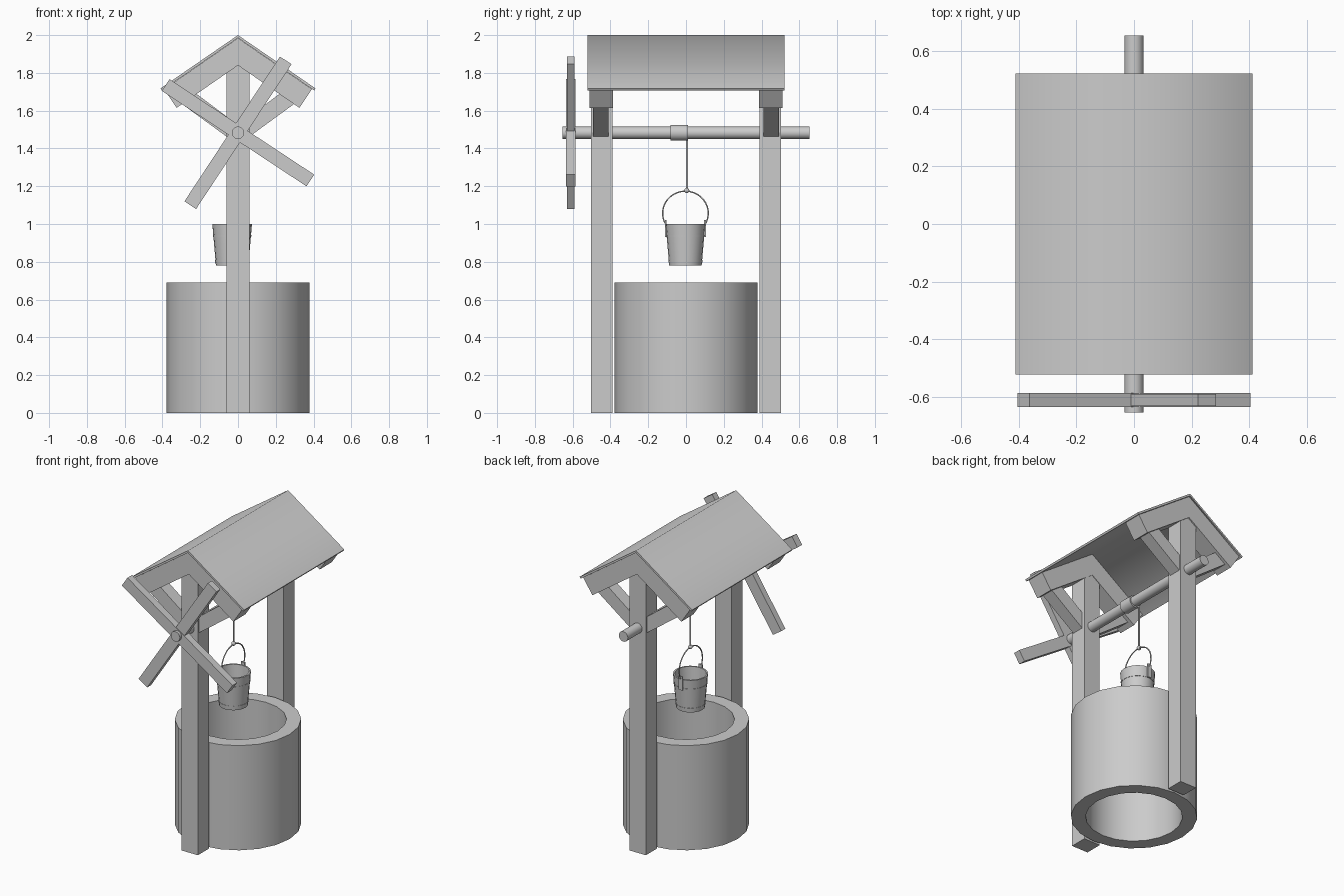
import bpy, bmesh, math
from mathutils import Vector

if "Cube" in bpy.data.objects:
    bpy.data.objects.remove(bpy.data.objects["Cube"])


def make(name, bm, smooth=None):
    bmesh.ops.recalc_face_normals(bm, faces=bm.faces)
    me = bpy.data.meshes.new(name)
    bm.to_mesh(me)
    bm.free()
    ob = bpy.data.objects.new(name, me)
    bpy.context.collection.objects.link(ob)
    if smooth:
        bpy.ops.object.select_all(action='DESELECT')
        ob.select_set(True)
        bpy.context.view_layer.objects.active = ob
        bpy.ops.object.shade_smooth_by_angle(angle=math.radians(smooth))
    return ob


def prism(name, pts, y0, y1, smooth=None):
    """Extrude an x-z outline from y0 to y1."""
    bm = bmesh.new()
    f = bm.faces.new([bm.verts.new((x, y0, z)) for x, z in pts])
    r = bmesh.ops.extrude_face_region(bm, geom=[f])
    vs = [v for v in r['geom'] if isinstance(v, bmesh.types.BMVert)]
    bmesh.ops.translate(bm, verts=vs, vec=(0, y1 - y0, 0))
    return make(name, bm, smooth)


def lathe(name, prof, n, loc=(0, 0, 0), axis_y=False, closed=False):
    """Revolve (radius, height) points around z, or around y."""
    bm = bmesh.new()
    rings = []
    for r, h in prof:
        ring = []
        for i in range(n):
            a = 2 * math.pi * i / n
            p = Vector((r * math.cos(a), r * math.sin(a), h))
            if axis_y:
                p = Vector((p.x, p.z, p.y))
            ring.append(bm.verts.new(p + Vector(loc)))
        rings.append(ring)
    pairs = list(zip(rings, rings[1:])) + ([(rings[-1], rings[0])] if closed else [])
    for a, b in pairs:
        for i in range(n):
            j = (i + 1) % n
            bm.faces.new((a[i], a[j], b[j], b[i]))
    if not closed:
        bm.faces.new(rings[0])
        bm.faces.new(rings[-1])
    return make(name, bm, 40)


def wire(name, pts, radius):
    cu = bpy.data.curves.new(name, 'CURVE')
    cu.dimensions = '3D'
    cu.bevel_depth = radius
    cu.bevel_resolution = 1
    cu.use_fill_caps = True
    sp = cu.splines.new('POLY')
    sp.points.add(len(pts) - 1)
    for p, c in zip(sp.points, pts):
        p.co = (*c, 1)
    ob = bpy.data.objects.new(name, cu)
    bpy.context.collection.objects.link(ob)


# Open well ring
lathe('well_wall', [(0.378, 0), (0.378, 0.69), (0.29, 0.69), (0.29, 0)], 20, closed=True)

# Thin gabled roof sheet, softly shaded over the ridge
prism('roof', [(-0.41, 1.718), (0, 2.0), (0.41, 1.718), (0.403, 1.707),
               (0, 1.985), (-0.403, 1.707)], -0.522, 0.522, 80)

# Posts, gable rafters and braces at both ends
for s, end in ((-1, 'front'), (1, 'back')):
    prism(end + '_post', [(-0.06, 0), (0.06, 0), (0.06, 1.81), (0, 1.85), (-0.06, 1.81)],
          s * 0.39, s * 0.504)
    prism(end + '_rafters', [(-0.391, 1.714), (0, 1.984), (0.391, 1.714), (0.325, 1.615),
                             (0, 1.84), (-0.325, 1.615)], s * 0.387, s * 0.512)
    for m, side in ((-1, 'left'), (1, 'right')):
        prism(f'{end}_{side}_brace', [(m * 0.05, 1.455), (m * 0.31, 1.645),
                                      (m * 0.235, 1.7), (m * 0.05, 1.562)],
              s * 0.41, s * 0.493)

# Axle and rope drum
Z = 1.483
lathe('axle', [(0.033, -0.653), (0.033, 0.653)], 20, (0, 0, Z), True)
lathe('rope_drum', [(0.042, -0.082), (0.042, 0.011)], 20, (0, 0, Z), True)

# Crossed turning bars at the front
for k, d in ((0, 0.024), (1, 0.021)):
    a = math.radians(-33.4 + 90 * k)
    u, v = Vector((math.cos(a), math.sin(a))), Vector((-math.sin(a), math.cos(a)))
    pts = [u * (p * 0.459) + v * (q * 0.037) for p, q in ((-1, -1), (1, -1), (1, 1), (-1, 1))]
    prism(f'turning_bar_{k + 1}', [(p.x, p.y + Z) for p in pts], -0.61 - d, -0.61 + d)

# Rope and knot
BX = -0.035
wire('rope', [(BX, 0.006, Z), (BX, 0.006, 1.17)], 0.006)
bm = bmesh.new()
bmesh.ops.create_uvsphere(bm, u_segments=10, v_segments=6, radius=0.014)
bmesh.ops.translate(bm, verts=bm.verts, vec=(BX, 0.004, 1.177))
make('rope_knot', bm, 60)

# Hollow tapered bucket with hoops
lathe('bucket', [(0.086, 0.78), (0.105, 1.0), (0.095, 1.0), (0.079, 0.795)], 20, (BX + 0.004, -0.003, 0))
for name, z in (('upper_hoop', 0.93), ('lower_hoop', 0.797)):
    r = 0.086 + (z - 0.78) * 0.086
    lathe(name, [(r - 0.004, z), (r + 0.002, z), (r + 0.003, z + 0.012), (r - 0.004, z + 0.012)],
          20, (BX + 0.004, -0.003, 0), closed=True)

# Bucket lugs and wire handle
for s, side in ((-1, 'front'), (1, 'back')):
    prism(side + '_lug', [(BX - 0.012, 0.93), (BX + 0.016, 0.93), (BX + 0.016, 1.02),
                          (BX - 0.012, 1.02)], s * 0.099 - 0.003, s * 0.109 - 0.003)
arc = [math.radians(-35 + 250 * i / 24) for i in range(25)]
wire('bucket_handle', [(BX + 0.002, 0.121 * math.cos(a) - 0.003, 1.057 + 0.117 * math.sin(a))
                       for a in arc] + [(BX + 0.002, -0.108, 1.005)], 0.004)
